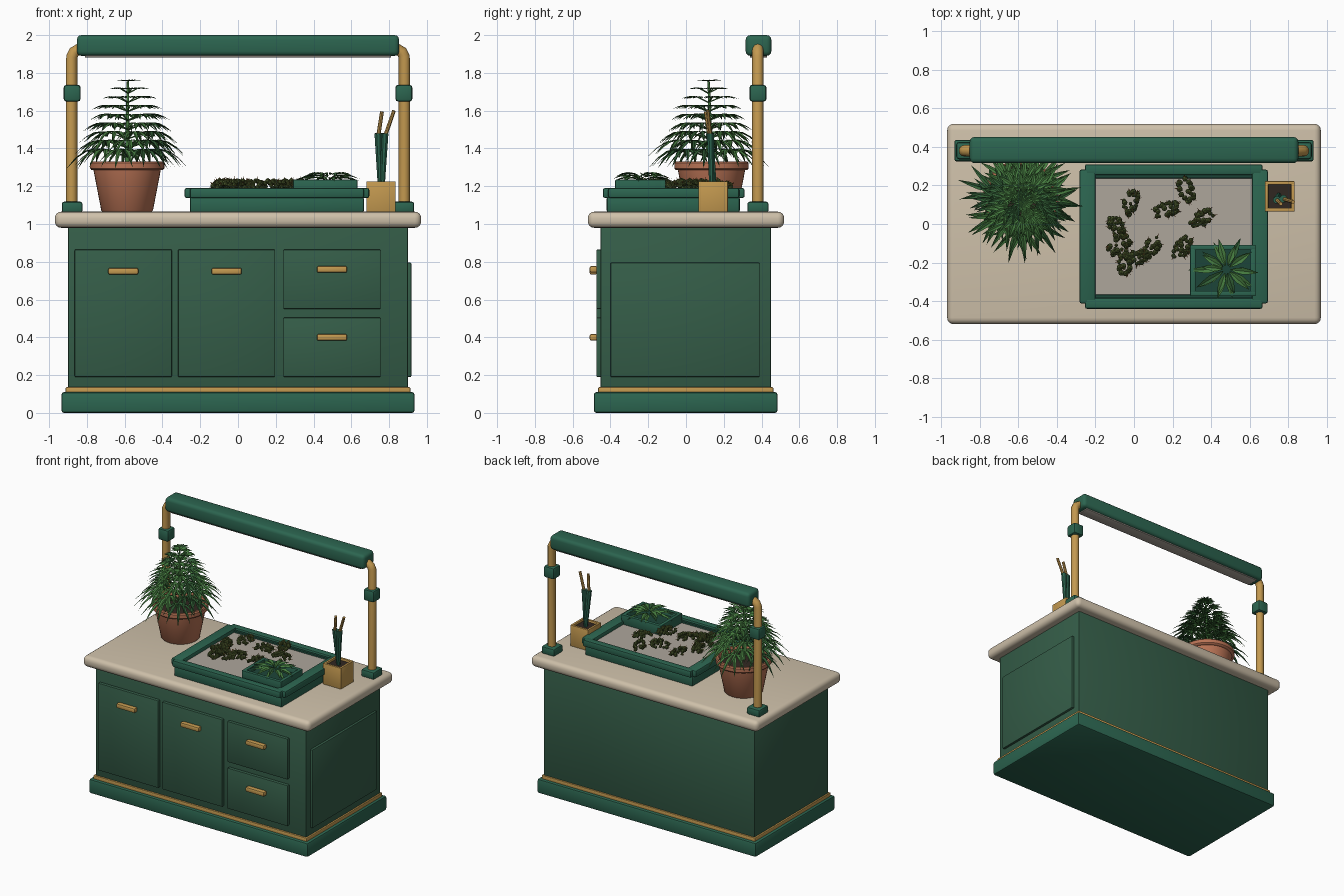
import bpy, bmesh, math, random
from mathutils import Vector, Matrix

if "Cube" in bpy.data.objects:
    bpy.data.objects.remove(bpy.data.objects["Cube"])

random.seed(4)


def material(name, r, g, b):
    m = bpy.data.materials.new(name)
    m.diffuse_color = (r, g, b, 1)
    m.use_nodes = True
    m.node_tree.nodes["Principled BSDF"].inputs["Base Color"].default_value = m.diffuse_color
    return m


GREEN = material("cabinet_green", .035, .11, .065)
TRIM = material("trim_green", .025, .13, .08)
DARK = material("dark_green", .012, .06, .04)
BRASS = material("brass", .55, .32, .08)
CREAM = material("stone_cream", .62, .53, .40)
CLAY = material("terracotta", .48, .17, .09)
SOIL = material("soil", .03, .02, .015)
SCREEN = material("screen_grey", .42, .38, .33)
LEAF = material("leaf_green", .06, .20, .05)
LEAF2 = material("leaf_dark", .03, .11, .035)
BUD = material("bud_green", .07, .10, .025)
HAIR = material("bud_hair", .30, .12, .03)


def finish(name, bm, *mats, angle=40):
    me = bpy.data.meshes.new(name)
    bm.to_mesh(me)
    bm.free()
    me.shade_smooth()
    me.set_sharp_from_angle(angle=math.radians(angle))
    for m in mats:
        me.materials.append(m)
    ob = bpy.data.objects.new(name, me)
    bpy.context.collection.objects.link(ob)
    return ob


def box(name, x0, x1, y0, y1, z0, z1, mat, bevel=.006, seg=2):
    bm = bmesh.new()
    mtx = Matrix.Translation(((x0 + x1) / 2, (y0 + y1) / 2, (z0 + z1) / 2)) @ \
        Matrix.Diagonal((x1 - x0, y1 - y0, z1 - z0, 1))
    bmesh.ops.create_cube(bm, size=1, matrix=mtx)
    if bevel:
        bmesh.ops.bevel(bm, geom=bm.edges[:], offset=bevel, segments=seg, profile=.5, affect='EDGES')
    return finish(name, bm, mat)


def frame(name, x0, x1, y0, y1, z0, z1, w, mat, out=0.0, bevel=.006):
    # four bars; the side bars may stick out by "out"
    box(name + "_front", x0, x1, y0, y0 + w, z0, z1, mat, bevel)
    box(name + "_back", x0, x1, y1 - w, y1, z0, z1, mat, bevel)
    box(name + "_left", x0 - out, x0 + w, y0 + out, y1 - out, z0, z1, mat, bevel)
    box(name + "_right", x1 - w, x1 + out, y0 + out, y1 - out, z0, z1, mat, bevel)


def lathe(name, profile, x, y, mat, steps=40):
    bm = bmesh.new()
    vs = [bm.verts.new((x + r, y, z)) for r, z in profile]
    es = [bm.edges.new(p) for p in zip(vs, vs[1:])]
    bmesh.ops.spin(bm, geom=vs + es, cent=(x, y, 0), axis=(0, 0, 1), angle=2 * math.pi, steps=steps)
    bmesh.ops.remove_doubles(bm, verts=bm.verts[:], dist=1e-4)
    bmesh.ops.recalc_face_normals(bm, faces=bm.faces[:])
    return finish(name, bm, mat)


def rod(bm, a, b, r1, r2, n=10):
    a, b = Vector(a), Vector(b)
    q = (b - a).to_track_quat('Z', 'Y').to_matrix().to_4x4()
    bmesh.ops.create_cone(bm, cap_ends=True, segments=n, radius1=r1, radius2=r2, depth=(b - a).length,
                          matrix=Matrix.Translation((a + b) / 2) @ q)


def leaflet(bm, base, az, L, w, rise, droop, mi):
    # pointed blade with a folded midrib, arching along its length
    d = Vector((math.cos(az), math.sin(az), 0))
    s = Vector((-d.y, d.x, 0))
    rows = []
    for t, k in ((0, .1), (.2, .65), (.45, 1), (.72, .65), (1, 0)):
        c = base + d * L * t + Vector((0, 0, L * (rise * t - droop * t * t)))
        up = Vector((0, 0, w * k * .25))
        rows.append([bm.verts.new(p) for p in (c - s * w * k / 2 + up, c, c + s * w * k / 2 + up)])
    for p, q in zip(rows, rows[1:]):
        for i in (0, 1):
            bm.faces.new((p[i], q[i], q[i + 1], p[i + 1])).material_index = mi


def palmate(bm, base, az, L, w, rise, droop, mi):
    for k in range(-3, 4):
        f = (1, .92, .72, .45)[abs(k)]
        leaflet(bm, base, az + k * .52, L * f, w * (.6 + .4 * f), rise, droop, mi)


# cabinet
box("plinth", -.935, .935, -.488, .485, 0, .11, TRIM, .014)
box("brass_trim", -.912, .912, -.465, .462, .10, .136, BRASS, .005)
box("cabinet_body", -.9, .9, -.452, .45, .1, 1.0, GREEN, .005)
box("countertop", -.97, .97, -.52, .52, .98, 1.065, CREAM, .034, 4)
box("side_panel", .89, .918, -.4, .39, .19, .795, GREEN)
fronts = (("left_door", -.865, -.35, .19, .865, .75), ("middle_door", -.318, .197, .19, .865, .75),
          ("upper_drawer", .24, .755, .55, .865, .76), ("lower_drawer", .24, .755, .19, .505, .4))
for name, x0, x1, z0, z1, hz in fronts:
    box(name, x0, x1, -.475, -.44, z0, z1, GREEN)
    c = (x0 + x1) / 2
    box(name + "_handle", c - .08, c + .08, -.51, -.47, hz - .018, hz + .018, BRASS, .01)

# lamp stand
for s, side in ((-1, "left"), (1, "right")):
    cu = bpy.data.curves.new(side + "_post", 'CURVE')
    cu.dimensions = '3D'
    cu.bevel_depth = .03
    cu.bevel_resolution = 4
    cu.use_fill_caps = True
    sp = cu.splines.new('POLY')
    path = ((.88, 1.08), (.88, 1.885), (.868, 1.91), (.80, 1.95))
    sp.points.add(len(path) - 1)
    for p, (x, z) in zip(sp.points, path):
        p.co = (s * x, .38, z, 1)
    cu.materials.append(BRASS)
    sp.use_smooth = True
    bpy.context.collection.objects.link(bpy.data.objects.new(side + "_post", cu))
    c = s * .878
    box(side + "_post_foot", c - .055, c + .055, .325, .437, 1.06, 1.118, TRIM, .012)
    box(side + "_post_collar", c - .045, c + .045, .336, .426, 1.648, 1.737, TRIM, .015)
box("lamp_bar", -.853, .853, .316, .452, 1.89, 2.0, TRIM, .025, 3)
box("lamp_strip", -.81, .81, .338, .43, 1.882, 1.9, SCREEN, .003)

# potted plant
PX, PY = -.587, .135
lathe("plant_pot", ((0, 1.065), (.13, 1.065), (.137, 1.072), (.178, 1.285), (.19, 1.287), (.197, 1.295),
                    (.197, 1.322), (.19, 1.33), (.175, 1.33), (.17, 1.322), (.168, 1.29)), PX, PY, CLAY)
lathe("pot_soil", ((.172, 1.29), (.1, 1.302), (0, 1.306)), PX, PY, SOIL)
bm = bmesh.new()
rod(bm, (PX, PY, 1.29), (PX + .004, PY - .015, 1.755), .013, .006)
PX, PY = -.582, .118
leaves = bmesh.new()
TIERS = 9
for i in range(TIERS):
    t = i / (TIERS - 1)
    z = 1.37 + .385 * t
    R = .285 * (1 - t) ** .85 + .075
    n = 7 if i < 6 else 5
    for j in range(n):
        az = 2 * math.pi * j / n + i * 1.1 + random.uniform(-.15, .15)
        r = R * random.uniform(.88, 1.0)
        pet = r * (.42 if i < TIERS - 1 else .05)
        base = Vector((PX + math.cos(az) * pet, PY + math.sin(az) * pet, z + pet * .18))
        rod(bm, (PX, PY, z - .015), base, .004, .003, 5)
        palmate(leaves, base, az, r - pet, .018 + .05 * (r - pet), .12, .62 * (1 - t) + .05, (i + j) % 3 == 0)
finish("plant_stem", bm, LEAF)
finish("plant_leaves", leaves, LEAF, LEAF2, angle=20)

# trimming tray
box("tray_base", -.255, .667, -.42, .285, 1.06, 1.145, TRIM, .012)
frame("tray_rim", -.255, .667, -.44, .31, 1.138, 1.19, .055, TRIM, .028, .01)
frame("tray_inner_lip", -.225, .637, -.388, .258, 1.14, 1.175, .022, DARK)
box("tray_screen", -.21, .625, -.375, .245, 1.14, 1.162, SCREEN, 0)

# dried buds: bumpy clusters with small hairs
buds = bmesh.new()
hairs = bmesh.new()
spots = ((-.02, .11, 1.2), (-.09, -.02, 1.9), (-.075, -.11, .6), (-.045, -.2, 1.3), (.02, -.17, .4),
         (.085, -.125, .8), (.17, .075, .3), (.27, .18, 2.0), (.35, .03, .5), (.25, -.125, 1.0))
for x, y, a in spots:
    ax = Vector((math.cos(a), math.sin(a), 0))
    sd = Vector((-ax.y, ax.x, 0))
    for k in range(34):
        u = random.uniform(-1, 1)
        th = random.uniform(-.3, math.pi + .3)
        rr = .034 * (1 - .55 * u * u)
        off = ax * u * .062 + sd * math.cos(th) * rr + Vector((0, 0, math.sin(th) * rr))
        p = Vector((x, y, 1.196)) + off
        bmesh.ops.create_icosphere(buds, subdivisions=1, radius=random.uniform(.010, .017),
                                   matrix=Matrix.Translation(p))
        if k % 2 == 0:
            d = (off + Vector((0, 0, .01))).normalized()
            rod(hairs, p, p + d * .024, .004, .0005, 4)
finish("dried_buds", buds, BUD, angle=20)
finish("bud_hairs", hairs, HAIR)

# small leaf bin on the tray corner
frame("leaf_bin", .292, .632, -.375, -.108, 1.16, 1.235, .028, TRIM)
box("leaf_bin_floor", .3, .625, -.37, -.115, 1.16, 1.195, DARK, 0)
bm = bmesh.new()
for j in range(20):
    az = 2 * math.pi * j / 20 * 2 + random.uniform(-.15, .15)
    layer = j % 3
    base = Vector((.48 + .02 * math.cos(az), -.235 + .02 * math.sin(az), 1.235 + .012 * layer))
    leaflet(bm, base, az, random.uniform(.13, .185) - .02 * layer, .036, .26, .32, j % 4 == 0)
finish("trimmed_leaves", bm, LEAF, LEAF2, angle=20)

# tool holder
frame("tool_holder", .68, .834, .065, .222, 1.06, 1.226, .018, BRASS, 0, .004)
box("tool_holder_inside", .69, .825, .075, .21, 1.065, 1.21, SOIL, 0)
grips, rods = bmesh.new(), bmesh.new()
for lo, mid, hi in (((.752, .15, 1.2), (.742, .125, 1.48), (.762, .105, 1.595)),
                    ((.765, .135, 1.2), (.777, .13, 1.48), (.826, .115, 1.6))):
    rod(grips, lo, mid, .013, .021, 8)
    rod(rods, Vector(mid) - Vector((0, 0, .02)), hi, .011, .010, 8)
finish("tool_grips", grips, TRIM)
finish("tool_tips", rods, BRASS)
